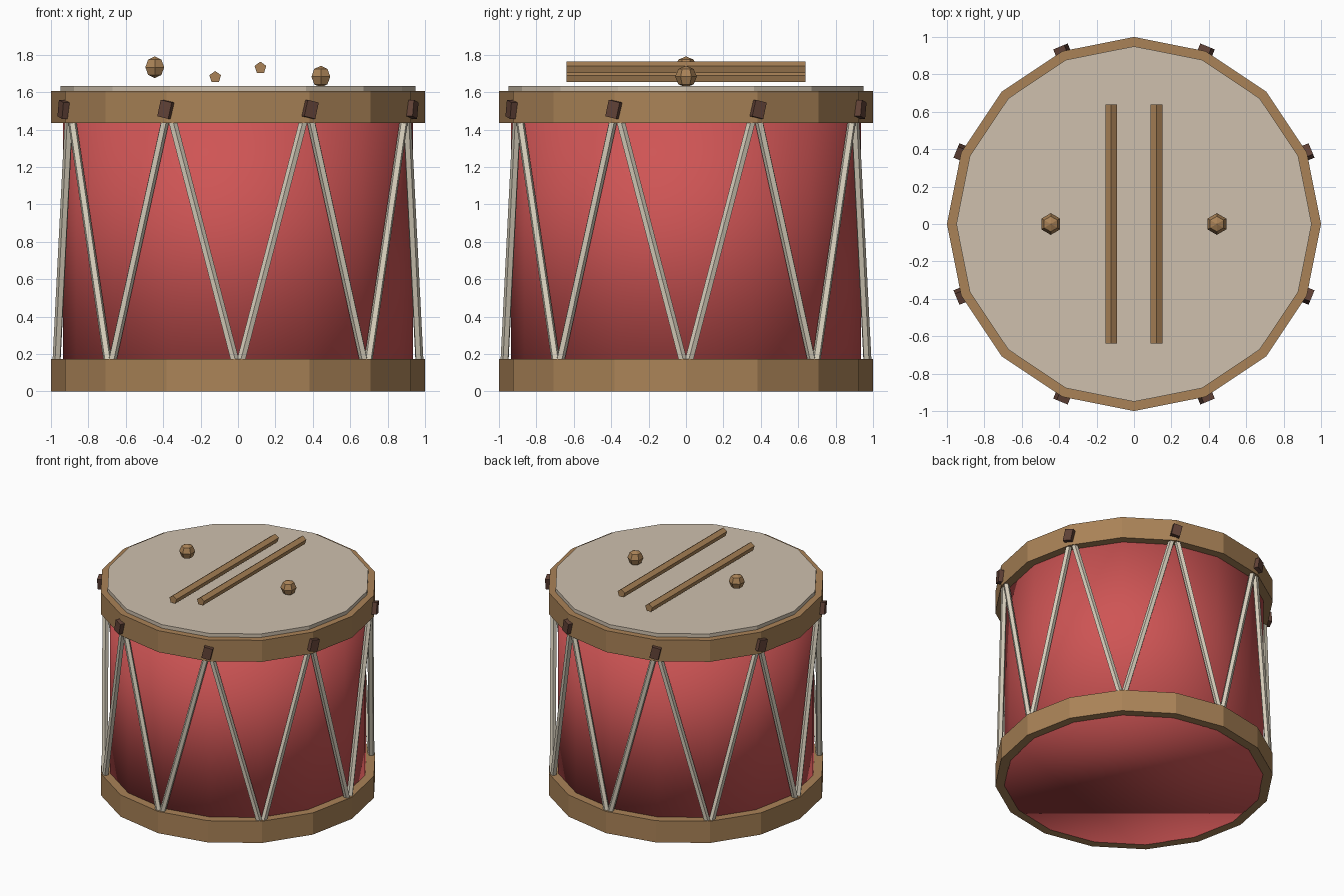
import bpy, bmesh, math
from mathutils import Matrix, Vector

if "Cube" in bpy.data.objects:
    bpy.data.objects.remove(bpy.data.objects["Cube"])

SIDES = 16
STEP = 2 * math.pi / SIDES


def material(name, rgb):
    m = bpy.data.materials.new(name)
    m.diffuse_color = (*rgb, 1)
    m.use_nodes = True
    m.node_tree.nodes["Principled BSDF"].inputs["Base Color"].default_value = m.diffuse_color
    return m


WOOD = material("warm wood", (0.40, 0.225, 0.095))
RED = material("drum red", (0.62, 0.09, 0.09))
CREAM = material("cream skin", (0.62, 0.53, 0.42))
ROPE = material("pale rope", (0.68, 0.62, 0.50))
LEATHER = material("dark leather", (0.12, 0.055, 0.038))


def finish(name, bm, mat, smooth=False):
    bmesh.ops.recalc_face_normals(bm, faces=bm.faces)
    mesh = bpy.data.meshes.new(name)
    bm.to_mesh(mesh)
    bm.free()
    mesh.materials.append(mat)
    for p in mesh.polygons:
        p.use_smooth = smooth
    ob = bpy.data.objects.new(name, mesh)
    bpy.context.collection.objects.link(ob)
    return ob


def polar(radius, angle, z):
    return Vector((radius * math.cos(angle), radius * math.sin(angle), z))


def disc(name, radius, z0, z1, mat, smooth=False):
    bm = bmesh.new()
    bmesh.ops.create_cone(bm, cap_ends=True, segments=SIDES, radius1=radius,
                          radius2=radius, depth=z1 - z0,
                          matrix=Matrix.Translation((0, 0, (z0 + z1) / 2)))
    return finish(name, bm, mat, smooth)


def hoop(name, inner, outer, z0, z1):
    bm = bmesh.new()
    profile = ((inner, z0), (outer, z0), (outer, z1), (inner, z1))
    rows = [[bm.verts.new(polar(r, i * STEP, z)) for r, z in profile]
            for i in range(SIDES)]
    for i in range(SIDES):
        a, b = rows[i - 1], rows[i]
        for j in range(4):
            bm.faces.new((a[j - 1], a[j], b[j], b[j - 1]))
    return finish(name, bm, WOOD)


def rod(bm, start, end, radius, sides=5):
    axis = end - start
    turn = axis.to_track_quat('Z', 'Y').to_matrix().to_4x4()
    bmesh.ops.create_cone(bm, cap_ends=True, segments=sides, radius1=radius,
                          radius2=radius, depth=axis.length,
                          matrix=Matrix.Translation((start + end) / 2) @ turn)


# Drum body: softly shaded shell, two wooden hoops and the skin
disc("shell", 0.935, 0, 1.6, RED, smooth=True)
hoop("lower_hoop", 0.93, 1.0, 0, 0.172)
hoop("upper_hoop", 0.93, 1.0, 1.435, 1.605)
disc("drum_head", 0.95, 1.59, 1.633, CREAM)

# Zigzag tension ropes between the hoops
bm = bmesh.new()
for i in range(8):
    top = (2 * i + 1) * STEP
    for side in (-1, 1):
        rod(bm, polar(0.972, top + side * STEP, 0.10),
            polar(0.972, top + side * 0.008, 1.50), 0.023)
finish("tension_ropes", bm, ROPE)

# Tilted leather lugs on the upper hoop, one above each rope peak
bm = bmesh.new()
for i in range(8):
    a = (2 * i + 1) * STEP
    place = (Matrix.Translation(polar(1.0, a, 1.508)) @ Matrix.Rotation(a, 4, 'Z')
             @ Matrix.Rotation(math.radians(-13), 4, 'X')
             @ Matrix.Diagonal((0.055, 0.065, 0.09, 1)))
    bmesh.ops.create_cube(bm, size=1, matrix=place)
finish("lugs", bm, LEATHER)

# Pair of drumsticks with their round tips
for name, x, z in (("left_stick", -0.122, 1.68), ("right_stick", 0.12, 1.73)):
    bm = bmesh.new()
    rod(bm, Vector((x, -0.64, z)), Vector((x, 0.64, z)), 0.033)
    finish(name, bm, WOOD)
for name, x, z in (("left_tip", -0.445, 1.733), ("right_tip", 0.443, 1.683)):
    bm = bmesh.new()
    bmesh.ops.create_uvsphere(bm, u_segments=6, v_segments=4, radius=0.058,
                              matrix=Matrix.Translation((x, 0, z)))
    finish(name, bm, WOOD)
